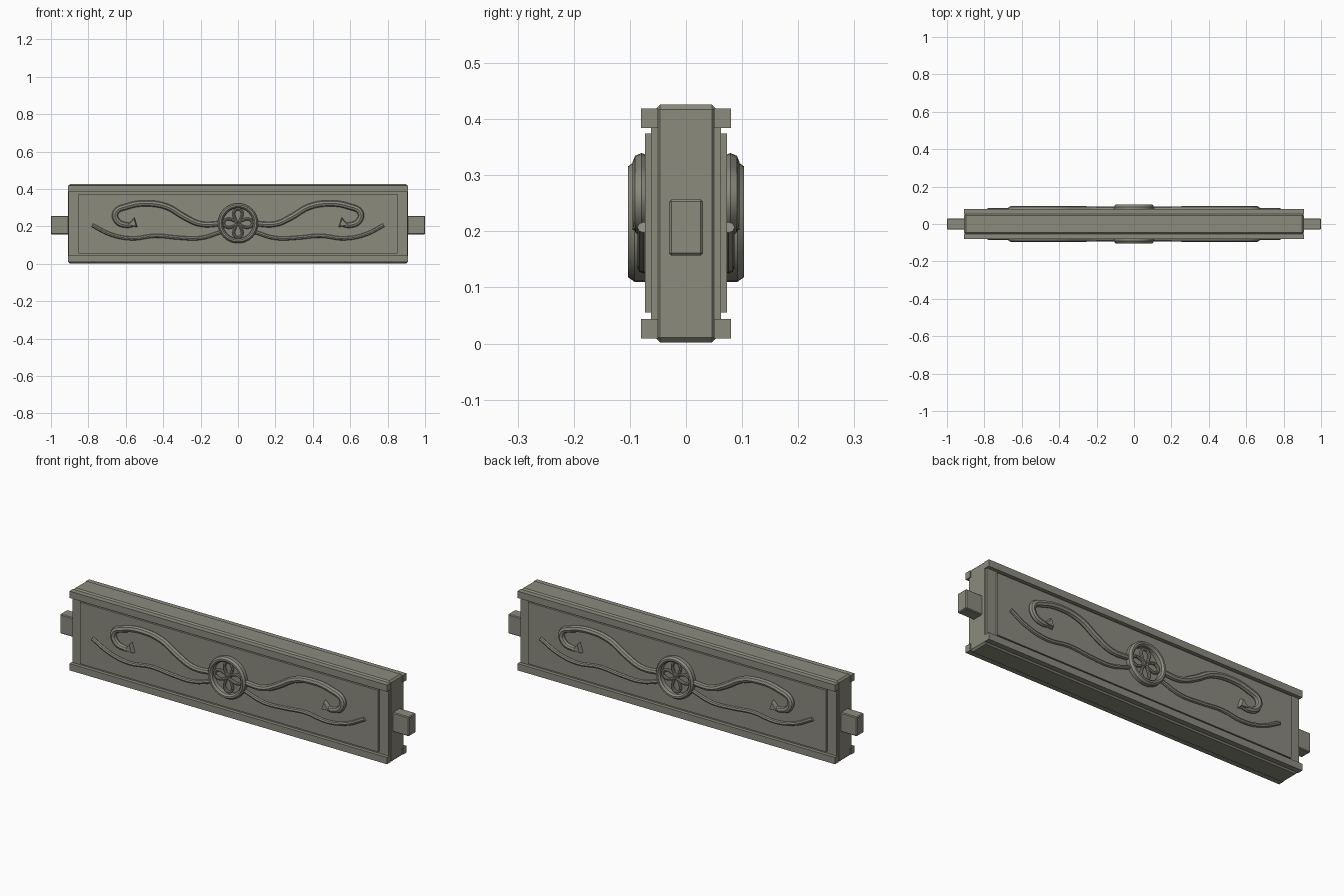
import bpy
import bmesh
from math import sin, cos, pi, radians
from mathutils import Vector

cube = bpy.data.objects.get("Cube")
if cube:
    bpy.data.objects.remove(cube, do_unlink=True)

stone = bpy.data.materials.new("grey_stone")
stone.use_nodes = True
COLOUR = (0.262, 0.256, 0.208, 1)
stone.diffuse_color = COLOUR
stone.node_tree.nodes["Principled BSDF"].inputs["Base Color"].default_value = COLOUR

MID = 0.217          # height of the medallion centre
FACE = 0.073         # depth of the raised panel face


def box(name, x, y, z, bevel=0.0):
    """Box from (min, max) ranges, with an optional chamfer."""
    bm = bmesh.new()
    bmesh.ops.create_cube(bm, size=1)
    for v in bm.verts:
        for i, (lo, hi) in enumerate((x, y, z)):
            v.co[i] = lo if v.co[i] < 0 else hi
    if bevel:
        bmesh.ops.bevel(bm, geom=bm.edges[:], offset=bevel, segments=1, affect='EDGES')
    return finish(name, bm)


def finish(name, bm):
    bmesh.ops.recalc_face_normals(bm, faces=bm.faces)
    mesh = bpy.data.meshes.new(name)
    bm.to_mesh(mesh)
    bm.free()
    mesh.materials.append(stone)
    ob = bpy.data.objects.new(name, mesh)
    bpy.context.collection.objects.link(ob)
    return ob


def tube(name, points, radius, depth, side, flip=1, cyclic=False, taper=None):
    """Round strand through (x, z) points on one face of the panel."""
    cu = bpy.data.curves.new(name, 'CURVE')
    cu.dimensions = '3D'
    cu.bevel_depth = radius
    cu.bevel_resolution = 2
    cu.resolution_u = 5
    cu.use_fill_caps = True
    sp = cu.splines.new('BEZIER')
    sp.bezier_points.add(len(points) - 1)
    sp.use_cyclic_u = cyclic
    for i, (bp, (px, pz)) in enumerate(zip(sp.bezier_points, points)):
        bp.co = (px * flip, side * depth, pz)
        bp.handle_left_type = bp.handle_right_type = 'AUTO'
        bp.radius = taper[i] if taper else 1
    cu.materials.append(stone)
    ob = bpy.data.objects.new(name, cu)
    bpy.context.collection.objects.link(ob)
    bpy.ops.object.select_all(action='DESELECT')
    ob.select_set(True)
    bpy.context.view_layer.objects.active = ob
    bpy.ops.object.convert(target='MESH')
    bpy.ops.object.shade_smooth_by_angle(angle=radians(40))


def ring(name, side, steps=40):
    """Medallion rim swept around the y axis from a (radius, depth) profile."""
    profile = [(0.107, FACE - 0.01), (0.107, 0.092), (0.099, 0.103),
               (0.09, 0.103), (0.082, 0.094), (0.08, FACE - 0.01)]
    bm = bmesh.new()
    loops = [[bm.verts.new((r * cos(2 * pi * s / steps), side * d,
                            MID + r * sin(2 * pi * s / steps)))
              for r, d in profile] for s in range(steps)]
    n = len(profile)
    for s in range(steps):
        a, b = loops[s], loops[(s + 1) % steps]
        for i in range(n):
            j = (i + 1) % n
            bm.faces.new((a[i], a[j], b[j], b[i]))
    ob = finish(name, bm)
    bpy.ops.object.select_all(action='DESELECT')
    ob.select_set(True)
    bpy.context.view_layer.objects.active = ob
    bpy.ops.object.shade_smooth_by_angle(angle=radians(30))


def leaf_tip(name, side, flip):
    """Faceted three-cornered tip that ends the scroll."""
    bm = bmesh.new()
    corners = [(0.535, 0.195), (0.6, 0.2), (0.553, 0.252)]
    base = [bm.verts.new((x * flip, side * (FACE - 0.01), z)) for x, z in corners]
    centre = sum((v.co for v in base), Vector()) / 3
    top = [bm.verts.new(v.co.lerp(centre, 0.35) + Vector((0, side * 0.032, 0))) for v in base]
    bm.faces.new(base)
    bm.faces.new(top)
    for i in range(3):
        j = (i + 1) % 3
        bm.faces.new((base[i], base[j], top[j], top[i]))
    finish(name, bm)


# Core beam and end tenons
box("beam", (-0.908, 0.908), (-0.055, 0.055), (0.002, 0.426), 0.009)
for flip, label in ((1, "left"), (-1, "right")):
    box(label + "_tenon", sorted((flip * 0.88, flip * 1.0)), (-0.03, 0.03), (0.157, 0.257), 0.004)

# Layers and carving, the same on both faces
scroll = [(0.09, 0.215), (0.2, 0.213), (0.285, 0.25), (0.38, 0.305), (0.49, 0.323),
          (0.59, 0.308), (0.655, 0.273), (0.645, 0.228), (0.595, 0.207), (0.555, 0.212)]
scroll_taper = [0.85, 0.9, 1, 1, 1, 1, 1, 1, 0.9, 0.7]
tendril = [(0.09, 0.17), (0.2, 0.138), (0.32, 0.14), (0.44, 0.15), (0.57, 0.136),
           (0.68, 0.157), (0.78, 0.207)]

for side, face in ((-1, "front"), (1, "back")):
    box(face + "_frame", (-0.905, 0.905), sorted((side * 0.05, side * 0.062)), (0.04, 0.388))
    box(face + "_panel", (-0.853, 0.853), sorted((side * 0.055, side * FACE)), (0.055, 0.374))
    for label, z in (("top", (0.384, 0.419)), ("bottom", (0.009, 0.044))):
        box(f"{face}_{label}_rail", (-0.91, 0.91), sorted((side * 0.05, side * 0.08)), z)
    for flip, hand in ((1, "left"), (-1, "right")):
        tube(f"{face}_{hand}_scroll", scroll, 0.0165, 0.079, side, flip, taper=scroll_taper)
        tube(f"{face}_{hand}_tendril", tendril, 0.0105, 0.076, side, flip)
        leaf_tip(f"{face}_{hand}_leaf_tip", side, flip)
    # Medallion: rim and four looped petals
    ring(face + "_medallion_rim", side)
    for k in range(4):
        a = k * pi / 2
        loop = [(0.008, 0), (0.035, 0.02), (0.06, 0.021), (0.077, 0), (0.06, -0.021), (0.035, -0.02)]
        pts = [(u * cos(a) - w * sin(a), MID + u * sin(a) + w * cos(a)) for u, w in loop]
        tube(f"{face}_petal_{k + 1}", pts, 0.0075, 0.078, side, cyclic=True)
